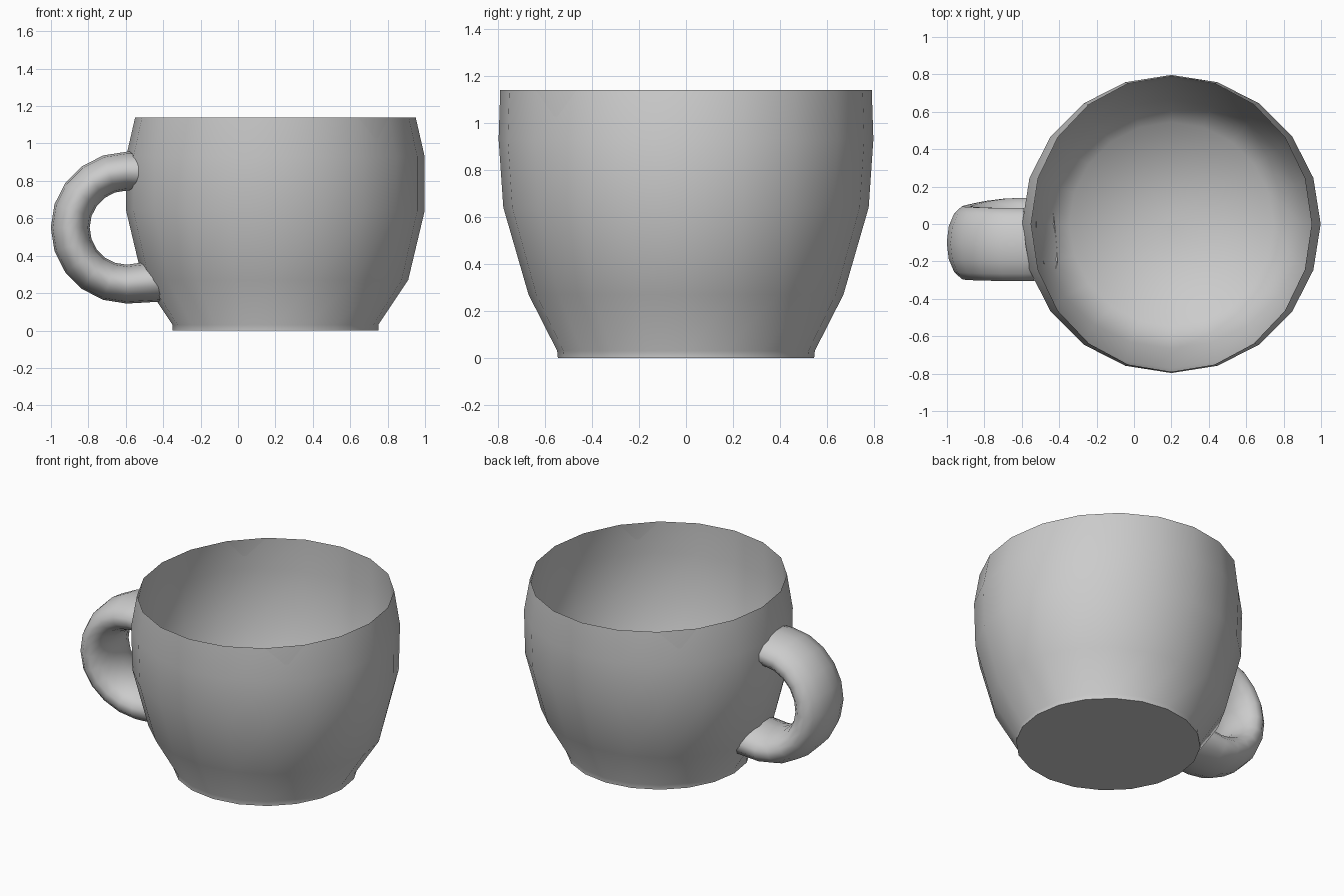
import bpy, bmesh
from math import cos, sin, pi, radians, sqrt

if "Cube" in bpy.data.objects:
    bpy.data.objects.remove(bpy.data.objects["Cube"])

CX, SIDES = 0.2, 20
# cup profile: height, x radius, y radius
OUTER = [(0, .55, .545), (.03, .55, .548), (.27, .71, .67),
         (.64, .798, .777), (.93, .798, .797), (1.14, .75, .79)]
# inside follows the outer wall, then a floor just above the base
INNER = [(z, rx * .993, ry * .993) for z, rx, ry in OUTER[4:0:-1]]
INNER += [(.03, .02, .02)]


def link_rings(bm, a, b):
    n = len(a)
    for i in range(n):
        j = (i + 1) % n
        bm.faces.new((a[i], a[j], b[j], b[i]))


def finish(bm, name, angle):
    bmesh.ops.recalc_face_normals(bm, faces=bm.faces)
    mesh = bpy.data.meshes.new(name)
    bm.to_mesh(mesh)
    bm.free()
    ob = bpy.data.objects.new(name, mesh)
    bpy.context.collection.objects.link(ob)
    bpy.ops.object.select_all(action='DESELECT')
    ob.select_set(True)
    bpy.context.view_layer.objects.active = ob
    bpy.ops.object.shade_smooth_by_angle(angle=radians(angle))
    return ob


def wall_x(y, z):
    """x of the cup's handle-side wall at a given y and z"""
    for (z0, a0, b0), (z1, a1, b1) in zip(OUTER, OUTER[1:]):
        if z0 <= z <= z1:
            f = (z - z0) / (z1 - z0)
            rx, ry = a0 + f * (a1 - a0), b0 + f * (b1 - b0)
            return CX - 0.993 * rx * sqrt(1 - (y / ry) ** 2)


# Cup: outer wall, knife-thin rim, inner wall and floor
bm = bmesh.new()
rings = []
for z, rx, ry in OUTER + INNER:
    rings.append([bm.verts.new((CX + rx * cos(2 * pi * i / SIDES),
                                ry * sin(2 * pi * i / SIDES), z))
                  for i in range(SIDES)])
for a, b in zip(rings, rings[1:]):
    link_rings(bm, a, b)
bm.faces.new(rings[0][::-1])
bm.faces.new(rings[-1])
finish(bm, "cup", 70)

# Handle: half loop with a wide oval section, ends trimmed to the wall
STEPS, SECTION = 10, 14
bm = bmesh.new()
rings = []
for s in range(-1, STEPS + 2):
    t = pi / 2 + pi * min(max(s, 0), STEPS) / STEPS
    y_mid = -.1 - .01 * max(0, sin(t)) + .045 * max(0, -sin(t)) ** 2
    ring = []
    for i in range(SECTION):
        u = 2 * pi * i / SECTION
        r = .302 + .104 * cos(u)
        x, y, z = -.595 + r * cos(t), y_mid + .2 * sin(u), .55 + r * sin(t)
        if s < 0 or s > STEPS:
            x = wall_x(y, z)
            z += .01 if s > STEPS else 0
        ring.append(bm.verts.new((x, y, z)))
    rings.append(ring)
for a, b in zip(rings, rings[1:]):
    link_rings(bm, a, b)
finish(bm, "handle", 60)
